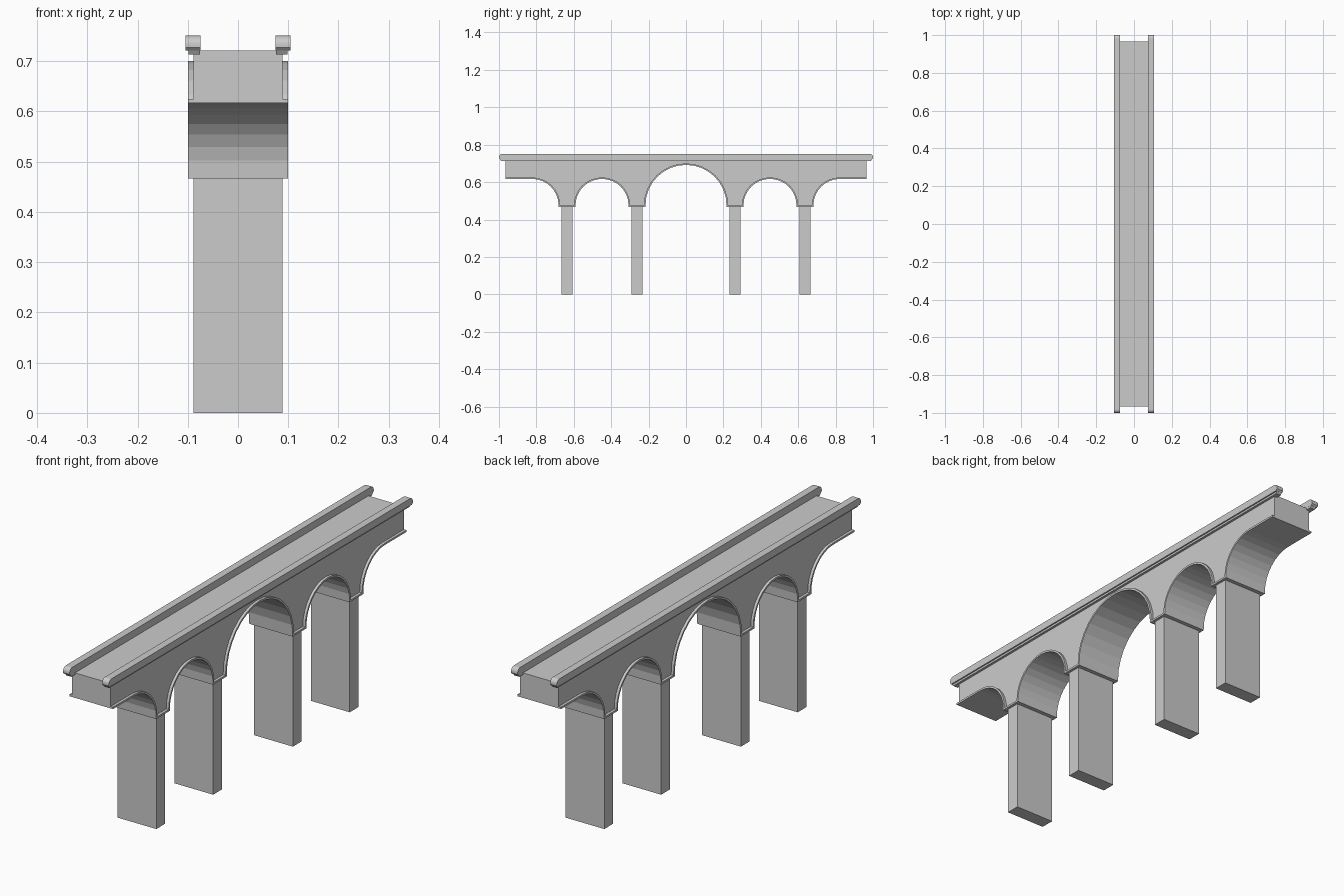
import bpy, bmesh
from math import sin, cos, radians

if "Cube" in bpy.data.objects:
    bpy.data.objects.remove(bpy.data.objects["Cube"])

SPRING = 0.475      # height where the arches start
DECK_TOP = 0.721
DECK_END = 0.965
BAND = 0.008        # thickness of the arch lining


def extrude_profile(name, profile, x0, x1):
    """Extrude a closed (y, z) outline from x0 to x1."""
    bm = bmesh.new()
    face = bm.faces.new([bm.verts.new((x0, y, z)) for y, z in profile])
    ext = bmesh.ops.extrude_face_region(bm, geom=[face])
    moved = [v for v in ext["geom"] if isinstance(v, bmesh.types.BMVert)]
    bmesh.ops.translate(bm, verts=moved, vec=(x1 - x0, 0, 0))
    bmesh.ops.recalc_face_normals(bm, faces=bm.faces)
    mesh = bpy.data.meshes.new(name)
    bm.to_mesh(mesh)
    bm.free()
    obj = bpy.data.objects.new(name, mesh)
    bpy.context.collection.objects.link(obj)
    return obj


def arc(cy, cz, r, a0, a1, n):
    return [(cy + r * cos(radians(a0 + (a1 - a0) * i / n)),
             cz + r * sin(radians(a0 + (a1 - a0) * i / n))) for i in range(n + 1)]


def underside(t):
    """Underside of the arcade, offset downwards/outwards by t."""
    pts = [(-DECK_END, SPRING + 0.15 - t)]
    for cy, r, a0, a1, n in ((-0.823, 0.15, 90, 0, 8), (-0.449, 0.15, 180, 0, 16),
                             (0, 0.225, 180, 0, 16), (0.449, 0.15, 180, 0, 16),
                             (0.823, 0.15, 180, 90, 8)):
        for y, z in arc(cy, SPRING, r - t, a0, a1, n):
            pts.append((y, z - t if z < SPRING + 0.001 else z))
    return pts + [(DECK_END, SPRING + 0.15 - t)]


# Deck with spandrel walls
path = underside(0)
extrude_profile("deck_body", path + [(DECK_END, DECK_TOP), (-DECK_END, DECK_TOP)],
                -0.089, 0.089)

# Projecting lining along all arches and pier heads
extrude_profile("arch_lining", path + underside(BAND)[::-1], -0.1, 0.1)

# Piers
for i, cy in enumerate((-0.636, -0.262, 0.262, 0.636)):
    y0, y1 = cy - 0.0285, cy + 0.0285
    extrude_profile(f"pier_{i + 1}", [(y0, 0), (y1, 0), (y1, SPRING - 0.004),
                                      (y0, SPRING - 0.004)], -0.089, 0.089)

# Parapet rails with rounded noses, and the narrower course beneath
R = 0.018
rail = (arc(1 - R, 0.751 - R, R, 0, 90, 6) + arc(-1 + R, 0.751 - R, R, 90, 180, 6)
        + [(-1, 0.727), (-0.994, 0.721), (0.994, 0.721), (1, 0.727)])
course = [(-0.994, 0.722), (-0.988, 0.713), (0.988, 0.713), (0.994, 0.722)]
for side, s in (("left", -1), ("right", 1)):
    extrude_profile(f"parapet_{side}", rail, s * 0.075, s * 0.105)
    extrude_profile(f"parapet_course_{side}", course, s * 0.0755, s * 0.099)
